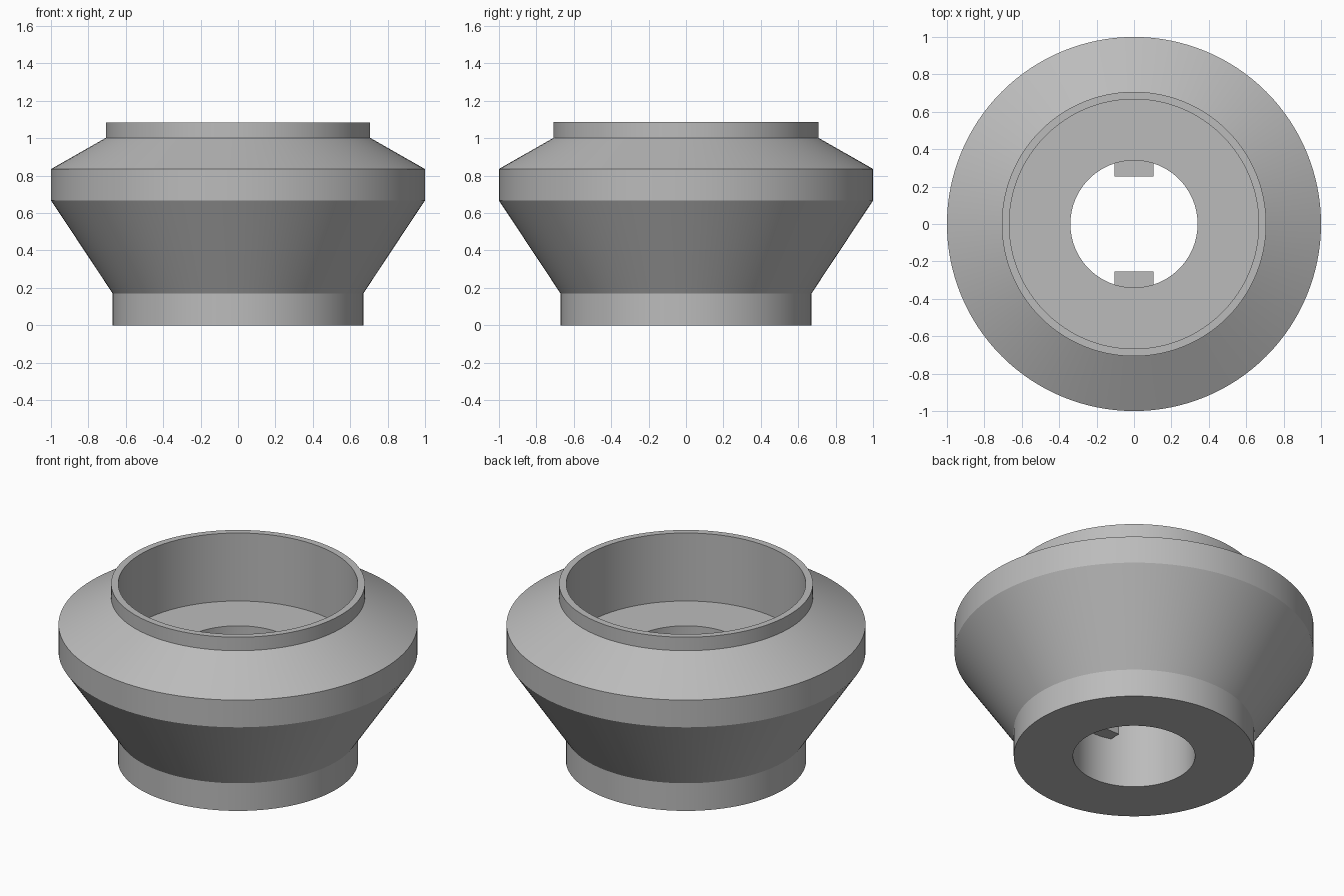
import bpy, bmesh, math

if "Cube" in bpy.data.objects:
    bpy.data.objects.remove(bpy.data.objects["Cube"])

SEGMENTS = 128

grey = bpy.data.materials.new("light grey")
grey.diffuse_color = (0.5, 0.5, 0.5, 1)
grey.use_nodes = True
grey.node_tree.nodes["Principled BSDF"].inputs["Base Color"].default_value = grey.diffuse_color


def add_object(name, bm):
    bmesh.ops.recalc_face_normals(bm, faces=bm.faces)
    mesh = bpy.data.meshes.new(name)
    bm.to_mesh(mesh)
    bm.free()
    mesh.materials.append(grey)
    obj = bpy.data.objects.new(name, mesh)
    bpy.context.collection.objects.link(obj)
    return obj


# Socket body: closed (radius, height) section spun around z
profile = [(0.34, 0), (0.67, 0), (0.67, 0.17), (1.0, 0.668), (1.0, 0.835),
           (0.707, 1.002), (0.707, 1.085), (0.667, 1.085),
           (0.667, 0.667), (0.34, 0.667)]
bm = bmesh.new()
verts = [bm.verts.new((r, 0, z)) for r, z in profile]
edges = [bm.edges.new((verts[i - 1], verts[i])) for i in range(len(verts))]
bmesh.ops.spin(bm, geom=verts + edges, cent=(0, 0, 0), axis=(0, 0, 1),
               angle=math.tau, steps=SEGMENTS, use_duplicate=False)
bmesh.ops.remove_doubles(bm, verts=bm.verts, dist=1e-4)
body = add_object("socket_body", bm)
bpy.context.view_layer.objects.active = body
body.select_set(True)
bpy.ops.object.shade_smooth_by_angle(angle=math.radians(20))

# Two small keys inside the bore, at the front and the back
for name, side in (("front_key", -1), ("back_key", 1)):
    bm = bmesh.new()
    bmesh.ops.create_cube(bm, size=1)
    bmesh.ops.scale(bm, vec=(0.21, 0.106, 0.085), verts=bm.verts)
    bmesh.ops.translate(bm, vec=(0, side * 0.307, 0.335), verts=bm.verts)
    add_object(name, bm)
